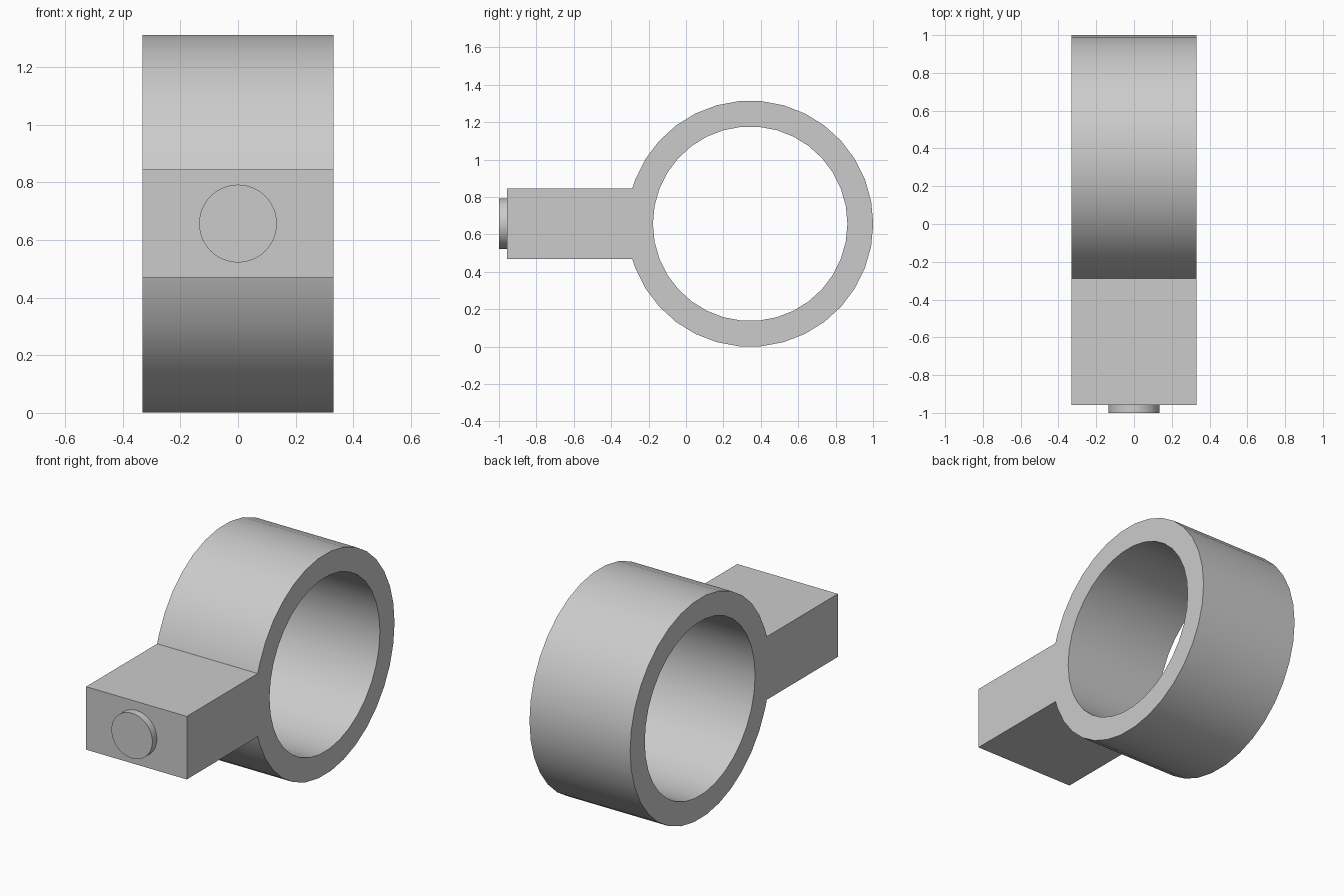
import bpy
import bmesh
import math
from mathutils import Vector

cube = bpy.data.objects.get("Cube")
if cube:
    bpy.data.objects.remove(cube, do_unlink=True)

HALF_WIDTH = 0.332
CENTRE_Y, CENTRE_Z = 0.343, 0.657
OUTER, BORE = 0.658, 0.52
BLOCK_HALF = 0.188
BLOCK_FRONT = -0.957
SEGMENTS = 34

grey = bpy.data.materials.new("plain grey")
grey.use_nodes = True
colour = (0.6, 0.6, 0.6, 1)
grey.diffuse_color = colour
grey.node_tree.nodes["Principled BSDF"].inputs["Base Color"].default_value = colour


def arc(radius, indices):
    """Points (y, z) on a circle about the bore axis."""
    step = math.tau / SEGMENTS
    return [(CENTRE_Y + radius * math.cos(i * step),
             CENTRE_Z + radius * math.sin(i * step)) for i in indices]


def extrude_outlines(name, loops):
    """Fill closed (y, z) outlines, with holes, and extrude across x."""
    bm = bmesh.new()
    for loop in loops:
        verts = [bm.verts.new((-HALF_WIDTH, y, z)) for y, z in loop]
        for a, b in zip(verts, verts[1:] + verts[:1]):
            bm.edges.new((a, b))
    bmesh.ops.triangle_fill(bm, edges=bm.edges[:], use_beauty=True)
    result = bmesh.ops.extrude_face_region(bm, geom=bm.faces[:], use_keep_orig=True)
    moved = [g for g in result["geom"] if isinstance(g, bmesh.types.BMVert)]
    bmesh.ops.translate(bm, verts=moved, vec=Vector((2 * HALF_WIDTH, 0, 0)))
    bmesh.ops.recalc_face_normals(bm, faces=bm.faces[:])
    mesh = bpy.data.meshes.new(name)
    bm.to_mesh(mesh)
    bm.free()
    obj = bpy.data.objects.new(name, mesh)
    bpy.context.collection.objects.link(obj)
    return obj


def finish(obj):
    obj.data.materials.append(grey)
    bpy.ops.object.select_all(action="DESELECT")
    obj.select_set(True)
    bpy.context.view_layer.objects.active = obj
    bpy.ops.object.shade_smooth_by_angle(angle=math.radians(30))


# Ring and mounting block as one keyhole outline with a round bore
join = math.asin(BLOCK_HALF / OUTER)
join_y = CENTRE_Y - OUTER * math.cos(join)
last = int((math.pi - join) / (math.tau / SEGMENTS))
low, high = CENTRE_Z - BLOCK_HALF, CENTRE_Z + BLOCK_HALF
outline = arc(OUTER, range(-last, last + 1)) + [
    (join_y, high), (BLOCK_FRONT, high), (BLOCK_FRONT, low), (join_y, low)]
finish(extrude_outlines("ring_clamp_body", [outline, arc(BORE, range(SEGMENTS))]))

# Round button on the block's front face
depth = BLOCK_FRONT + 1
bpy.ops.mesh.primitive_cylinder_add(
    vertices=48, radius=0.135, depth=depth,
    location=(0, BLOCK_FRONT - depth / 2, CENTRE_Z),
    rotation=(math.pi / 2, 0, 0))
button = bpy.context.object
button.name = "front_button"
finish(button)
